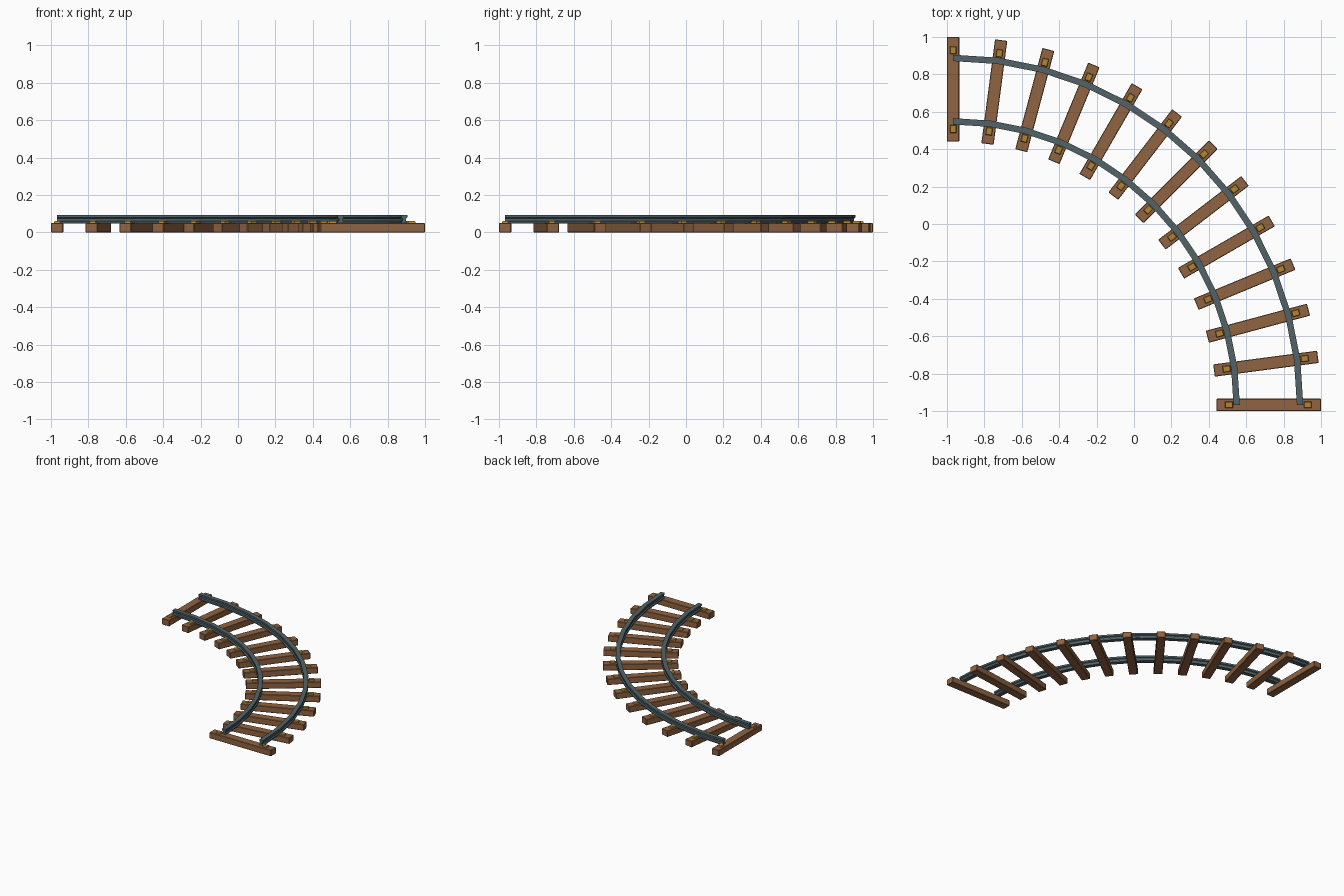
import bpy, bmesh, math
from mathutils import Matrix, Vector

if "Cube" in bpy.data.objects:
    bpy.data.objects.remove(bpy.data.objects["Cube"], do_unlink=True)

CENTRE = Vector((-0.967, -0.967, 0))
STEPS = 12
MID, INNER, OUTER = 1.687, 1.516, 1.855


def material(name, rgb):
    m = bpy.data.materials.new(name)
    m.use_nodes = True
    m.diffuse_color = (*rgb, 1)
    m.node_tree.nodes["Principled BSDF"].inputs["Base Color"].default_value = (*rgb, 1)
    return m


WOOD = material("brown wood", (0.28, 0.125, 0.052))
STEEL = material("blue grey steel", (0.085, 0.125, 0.14))
BRASS = material("brass", (0.45, 0.23, 0.035))


def finish(name, bm, mat):
    bmesh.ops.recalc_face_normals(bm, faces=bm.faces)
    mesh = bpy.data.meshes.new(name)
    bm.to_mesh(mesh)
    bm.free()
    mesh.materials.append(mat)
    obj = bpy.data.objects.new(name, mesh)
    bpy.context.collection.objects.link(obj)
    return obj


def block(name, angle, radius, size, base, mat, taper=1.0, bevel=0.0):
    """Box on the arc: size is (radial, along the track, height)."""
    bm = bmesh.new()
    bmesh.ops.create_cube(bm, size=1)
    for v in bm.verts:
        if v.co.z > 0:
            v.co.x *= taper
            v.co.y *= taper
        v.co = Vector((v.co.x * size[0], v.co.y * size[1], (v.co.z + 0.5) * size[2]))
    if bevel:
        bmesh.ops.bevel(bm, geom=bm.edges[:], offset=bevel, segments=1, affect='EDGES')
    place = (Matrix.Translation(CENTRE) @ Matrix.Rotation(angle, 4, 'Z')
             @ Matrix.Translation((radius, 0, base)))
    bm.transform(place)
    return finish(name, bm, mat)


def rail(name, radius):
    """Sweep half of a rail section, mirrored, along the quarter arc."""
    half = [(0.017, 0.047), (0.017, 0.056), (0.009, 0.061),
            (0.009, 0.074), (0.017, 0.079), (0.017, 0.093)]
    section = half + [(-x, z) for x, z in reversed(half)]
    bm = bmesh.new()
    rings = []
    for i in range(STEPS + 1):
        a = math.radians(90) * i / STEPS
        rings.append([bm.verts.new(CENTRE + Vector(((radius + x) * math.cos(a),
                                                    (radius + x) * math.sin(a), z)))
                      for x, z in section])
    n = len(section)
    for a, b in zip(rings, rings[1:]):
        for k in range(n):
            bm.faces.new((a[k], a[(k + 1) % n], b[(k + 1) % n], b[k]))
    bm.faces.new(rings[0])
    bm.faces.new(rings[-1])
    return finish(name, bm, STEEL)


# Sleepers with a brass fastener outside each rail
for i in range(STEPS + 1):
    ang = math.radians(90) * i / STEPS
    block(f"sleeper_{i}", ang, MID, (0.56, 0.066, 0.05), 0, WOOD, bevel=0.003)
    for side, r in (("inner", INNER - 0.041), ("outer", OUTER + 0.041)):
        block(f"{side}_fastener_{i}", ang, r, (0.042, 0.034, 0.012), 0.049, BRASS, taper=0.85)

# Rails
rail("inner_rail", INNER)
rail("outer_rail", OUTER)
